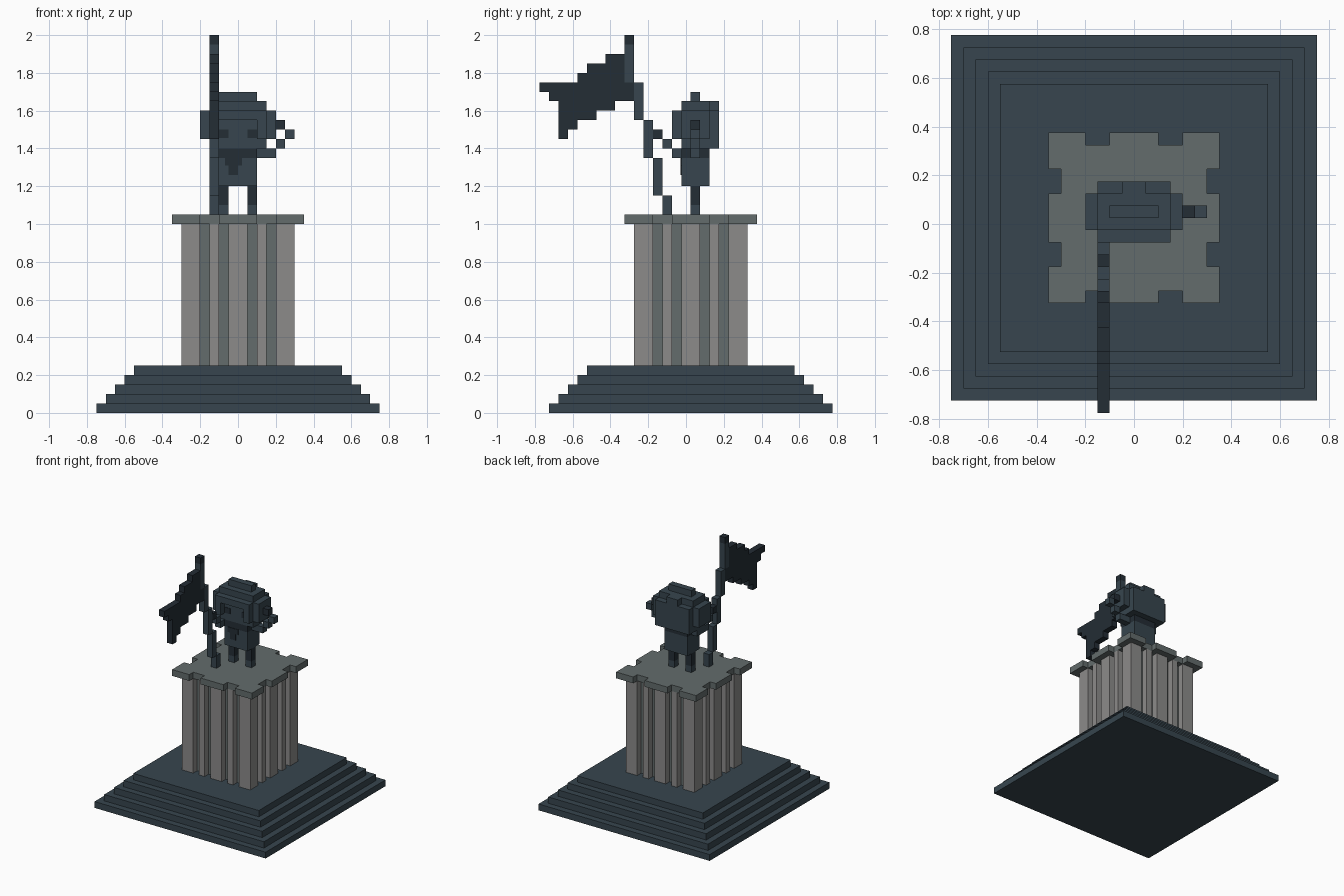
import bpy, bmesh
from mathutils import Matrix, Vector

if "Cube" in bpy.data.objects:
    bpy.data.objects.remove(bpy.data.objects["Cube"])

V = 0.05      # voxel size
CY = 0.025    # y of the plinth axis


def material(name, rgb):
    m = bpy.data.materials.new(name)
    m.diffuse_color = (*rgb, 1)
    m.use_nodes = True
    m.node_tree.nodes["Principled BSDF"].inputs["Base Color"].default_value = m.diffuse_color
    return m


SLATE = material("slate blue", (0.038, 0.060, 0.077))
DARK = material("dark navy", (0.017, 0.026, 0.035))
STONE = material("light stone", (0.262, 0.258, 0.254))
GREY = material("green grey stone", (0.125, 0.150, 0.150))


def finish(name, bm, *mats):
    bmesh.ops.recalc_face_normals(bm, faces=bm.faces)
    me = bpy.data.meshes.new(name)
    bm.to_mesh(me)
    bm.free()
    for m in mats:
        me.materials.append(m)
    ob = bpy.data.objects.new(name, me)
    bpy.context.collection.objects.link(ob)
    return ob


def boxes(name, mat, *spans):
    """One object from boxes given as (x0, x1, y0, y1, z0, z1)."""
    bm = bmesh.new()
    for x0, x1, y0, y1, z0, z1 in spans:
        mtx = (Matrix.Translation(((x0 + x1) / 2, (y0 + y1) / 2, (z0 + z1) / 2))
               @ Matrix.Diagonal((x1 - x0, y1 - y0, z1 - z0, 1)))
        bmesh.ops.create_cube(bm, size=1, matrix=mtx)
    return finish(name, bm, mat)


def extrude(name, points, offset, *mats):
    bm = bmesh.new()
    face = bm.faces.new([bm.verts.new(p) for p in points])
    out = bmesh.ops.extrude_face_region(bm, geom=[face], use_keep_orig=True)
    verts = [g for g in out["geom"] if isinstance(g, bmesh.types.BMVert)]
    bmesh.ops.translate(bm, verts=verts, vec=Vector(offset))
    return finish(name, bm, *mats)


def notched_square(half, notches, z):
    """Square outline with 0.05 deep notches, one side repeated four times."""
    side = [(half, -half)]
    for a, b in notches:
        side += [(half, a), (half - V, a), (half - V, b), (half, b)]
    pts = []
    for _ in range(4):
        pts += [(x, y + CY, z) for x, y in side]
        side = [(-y, x) for x, y in side]
    return pts


# Stepped base
for i in range(5):
    h = 0.75 - V * i
    boxes(f"base_step_{i + 1}", SLATE, (-h, h, CY - h, CY + h, V * i, V * (i + 1)))

# Fluted column, grey at the bottom of the flutes
flutes = [(-0.2, -0.15), (-0.1, -0.05), (0.05, 0.1), (0.15, 0.2)]
column = extrude("fluted_column", notched_square(0.3, flutes, 0.25), (0, 0, 0.75), STONE, GREY)
for p in column.data.polygons:
    reach = max(abs(p.center.x), abs(p.center.y - CY))
    if abs(p.normal.z) < 0.5 and reach < 0.26:
        p.material_index = 1

# Notched capital
extrude("capital", notched_square(0.35, [(-0.2, -0.1), (0.1, 0.2)], 1.0), (0, 0, V), GREY)

# Legs and feet
for s, side in ((-1, "left"), (1, "right")):
    x0, x1 = sorted((s * 0.05, s * 0.1))
    boxes(f"{side}_foot", SLATE, (x0, x1, 0.025, 0.075, 1.05, 1.1))
    boxes(f"{side}_leg", DARK, (x0, x1, 0.025, 0.075, 1.1, 1.2))

# Torso, collar and neck cloth
boxes("torso", SLATE, (-0.1, 0.1, -0.025, 0.125, 1.2, 1.35))
boxes("collar", DARK, (-0.1, 0.1, -0.025, 0.125, 1.35, 1.4))
boxes("neck_cloth", DARK, (-0.07, 0.02, -0.029, -0.025, 1.31, 1.35),
      (-0.05, 0.0, -0.029, -0.025, 1.26, 1.31))

# Head: jaw, recessed face, hair frame, ears and crown
boxes("jaw", SLATE, (-0.15, 0.15, -0.025, 0.175, 1.4, 1.45))
boxes("face_block", SLATE, (-0.15, 0.15, -0.025, 0.175, 1.45, 1.6))
boxes("hair_frame", SLATE, (-0.15, -0.1, -0.075, -0.025, 1.45, 1.6),
      (0.1, 0.15, -0.075, -0.025, 1.45, 1.6), (-0.1, 0.1, -0.075, -0.025, 1.55, 1.6))
boxes("head_sides", SLATE, (-0.2, -0.15, -0.025, 0.125, 1.45, 1.6),
      (0.15, 0.2, -0.025, 0.125, 1.45, 1.6))
boxes("crown", SLATE, (-0.15, 0.15, -0.025, 0.125, 1.6, 1.65),
      (-0.05, 0.05, 0.125, 0.175, 1.6, 1.65), (-0.1, 0.1, 0.025, 0.075, 1.65, 1.7))
boxes("eyes", DARK, *[(x, x + V, -0.029, -0.025, 1.455, 1.5) for x in (-0.1, 0.05)])

# Saluting arm and hand
boxes("saluting_arm", SLATE, (0.1, 0.2, 0.025, 0.075, 1.35, 1.4),
      (0.2, 0.25, 0.025, 0.075, 1.4, 1.45), (0.25, 0.3, 0.025, 0.075, 1.45, 1.5))
boxes("saluting_hand", DARK, (0.2, 0.25, 0.025, 0.075, 1.5, 1.55))

# Arm and hand holding the pole
X0, X1 = -0.15, -0.1
boxes("holding_arm", SLATE, (X0, X1, -0.075, 0.075, 1.35, 1.4),
      (X0, X1, -0.125, -0.075, 1.4, 1.45))
boxes("holding_hand", DARK, (X0, X1, -0.175, -0.125, 1.45, 1.5))

# Leaning flag pole, stepped toward the front, with a dark tip
heights = [1.05, 1.15, 1.35, 1.55, 1.75, 1.95]
boxes("flag_pole", SLATE, *[(X0, X1, -0.125 - V * i, -0.075 - V * i, a, b)
      for i, (a, b) in enumerate(zip(heights, heights[1:])) if i < 3],
      (X0, X1, -0.275, -0.225, 1.55, 1.75), (X0, X1, -0.325, -0.275, 1.75, 1.95))
boxes("pole_tip", DARK, (X0, X1, -0.325, -0.275, 1.95, 2.0))

# Ragged flag: bottom and top of each column, from the free end to the pole
bottoms = [1.7, 1.65, 1.45, 1.5, 1.55, 1.55, 1.6, 1.6, 1.65, 1.65]
tops = [1.75, 1.75, 1.75, 1.75, 1.8, 1.85, 1.85, 1.9, 1.9, 1.75]
low, high = [], []
for i, (b, t) in enumerate(zip(bottoms, tops)):
    y = -0.775 + V * i
    low += [(X0, y, b), (X0, y + V, b)]
    high += [(X0, y, t), (X0, y + V, t)]
outline = []
for p in low + high[::-1]:
    if not outline or p != outline[-1]:
        outline.append(p)
extrude("flag", outline, (V, 0, 0), DARK)
